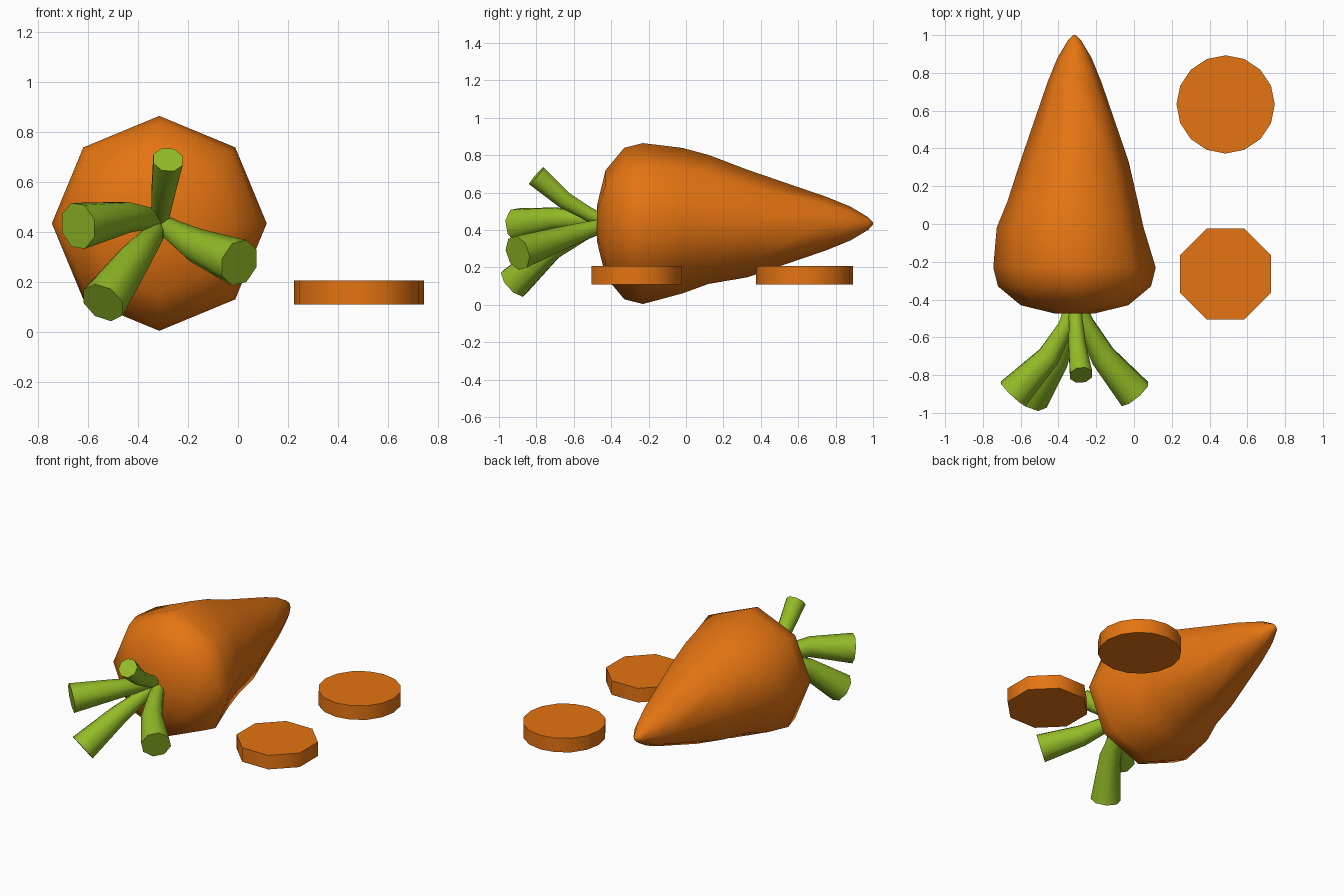
import bpy, bmesh, math
from mathutils import Vector

if "Cube" in bpy.data.objects:
    bpy.data.objects.remove(bpy.data.objects["Cube"])


def material(name, rgb):
    m = bpy.data.materials.new(name)
    m.diffuse_color = (*rgb, 1)
    m.use_nodes = True
    m.node_tree.nodes["Principled BSDF"].inputs["Base Color"].default_value = m.diffuse_color
    return m


ORANGE = material("carrot orange", (0.78, 0.175, 0.006))
GREEN = material("leaf green", (0.29, 0.50, 0.02))


def loft(name, rings, mat):
    """Skin a list of equal-length point rings, with a cap at each end."""
    bm = bmesh.new()
    loops = [[bm.verts.new(p) for p in ring] for ring in rings]
    n = len(loops[0])
    for a, b in zip(loops, loops[1:]):
        for i in range(n):
            j = (i + 1) % n
            bm.faces.new((a[i], a[j], b[j], b[i]))
    bm.faces.new(loops[0])
    bm.faces.new(loops[-1])
    bmesh.ops.recalc_face_normals(bm, faces=bm.faces)
    mesh = bpy.data.meshes.new(name)
    bm.to_mesh(mesh)
    bm.free()
    mesh.materials.append(mat)
    obj = bpy.data.objects.new(name, mesh)
    bpy.context.collection.objects.link(obj)
    bpy.ops.object.select_all(action='DESELECT')
    obj.select_set(True)
    bpy.context.view_layer.objects.active = obj
    bpy.ops.object.shade_smooth_by_angle(angle=math.radians(60))
    return obj


def circle(center, u, v, r, sides, turn=0.0):
    angles = [turn + 2 * math.pi * i / sides for i in range(sides)]
    return [Vector(center) + u * (r * math.cos(a)) + v * (r * math.sin(a)) for a in angles]


X, Y, Z = Vector((1, 0, 0)), Vector((0, 1, 0)), Vector((0, 0, 1))

# Carrot root: octagonal rings (y, centre x, centre z, radius), slightly wobbly
profile = [(-0.475, -0.315, 0.435, 0.10), (-0.43, -0.315, 0.435, 0.285),
           (-0.33, -0.315, 0.435, 0.405), (-0.23, -0.315, 0.435, 0.43),
           (-0.02, -0.338, 0.45, 0.389), (0.12, -0.325, 0.457, 0.345),
           (0.33, -0.315, 0.435, 0.287), (0.75, -0.315, 0.435, 0.143),
           (0.88, -0.315, 0.435, 0.09), (0.975, -0.315, 0.435, 0.033),
           (1.0, -0.315, 0.435, 0.006)]
loft("carrot_root", [circle((x, y, z), X, Z, r, 8) for y, x, z, r in profile], ORANGE)


# Leaf stalks: bent tubes that flare towards the cut end
def stalk(name, points, radii):
    pts = [Vector(p) for p in points]
    rings = []
    for i, p in enumerate(pts):
        t = (pts[min(i + 1, len(pts) - 1)] - pts[max(i - 1, 0)]).normalized()
        u = (X - t * X.dot(t)).normalized()
        rings.append(circle(p, u, t.cross(u), radii[i], 8, math.pi / 8))
    loft(name, rings, GREEN)


stalk("stalk_top", [(-0.315, -0.44, 0.45), (-0.308, -0.52, 0.485), (-0.30, -0.65, 0.56),
                    (-0.28, -0.80, 0.69)], [0.038, 0.04, 0.05, 0.064])
stalk("stalk_right", [(-0.30, -0.42, 0.43), (-0.255, -0.53, 0.40), (-0.165, -0.70, 0.345),
                      (0.005, -0.90, 0.277)], [0.038, 0.048, 0.07, 0.096])
stalk("stalk_left", [(-0.325, -0.42, 0.44), (-0.36, -0.54, 0.455), (-0.45, -0.70, 0.46),
                     (-0.64, -0.90, 0.425)], [0.038, 0.045, 0.065, 0.096])
stalk("stalk_low", [(-0.325, -0.42, 0.43), (-0.34, -0.54, 0.39), (-0.41, -0.72, 0.30),
                    (-0.54, -0.92, 0.118)], [0.038, 0.045, 0.066, 0.094])

# Cut slices lying beside the root
for name, y, sides, turn in (("back_slice", 0.633, 16, 0), ("front_slice", -0.265, 8, math.pi / 8)):
    loft(name, [circle((0.485, y, z), X, Y, 0.26, sides, turn) for z in (0.11, 0.207)], ORANGE)
